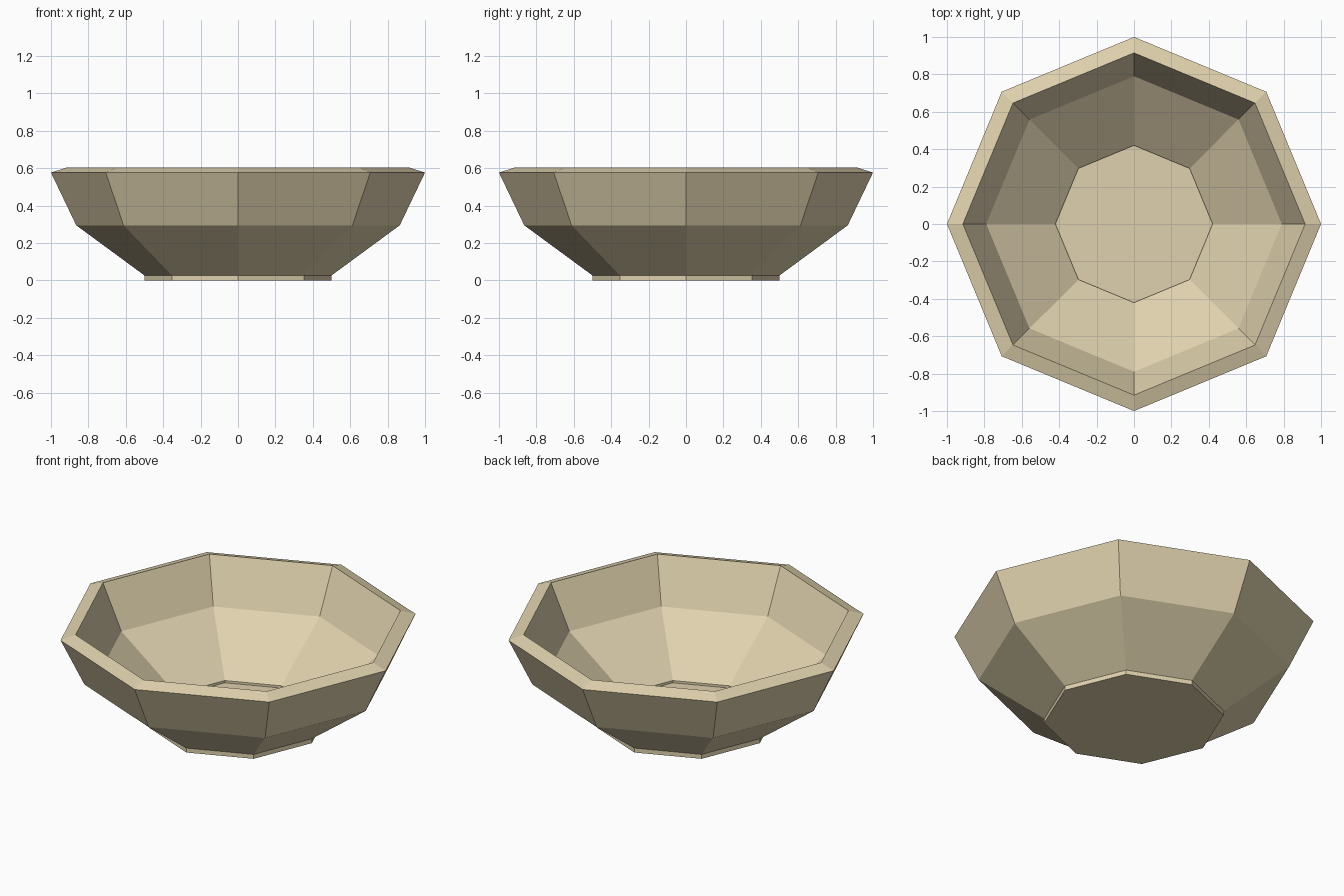
import bpy, bmesh, math

if "Cube" in bpy.data.objects:
    bpy.data.objects.remove(bpy.data.objects["Cube"])

SIDES = 8
# (radius, height) from the underside, up the outside, over the rim, down the inside
PROFILE = [(0.5, 0), (0.5, 0.027), (0.865, 0.295), (1.0, 0.577), (0.915, 0.604),
           (0.79, 0.34), (0.42, 0.057), (0.42, 0.043)]

mat = bpy.data.materials.new("pale_wood")
mat.diffuse_color = (0.74, 0.64, 0.42, 1)
mat.use_nodes = True
mat.node_tree.nodes["Principled BSDF"].inputs["Base Color"].default_value = mat.diffuse_color

# Bowl: octagonal rings joined by flat faces, closed by underside and inner floor
bm = bmesh.new()
rings = []
for r, z in PROFILE:
    rings.append([bm.verts.new((r * math.cos(math.tau * i / SIDES),
                                r * math.sin(math.tau * i / SIDES), z))
                  for i in range(SIDES)])
for a, b in zip(rings, rings[1:]):
    for i in range(SIDES):
        j = (i + 1) % SIDES
        bm.faces.new((a[i], a[j], b[j], b[i]))
bm.faces.new(rings[0][::-1])
bm.faces.new(rings[-1])
bmesh.ops.recalc_face_normals(bm, faces=bm.faces[:])

mesh = bpy.data.meshes.new("bowl")
bm.to_mesh(mesh)
bm.free()
mesh.materials.append(mat)
bpy.context.collection.objects.link(bpy.data.objects.new("bowl", mesh))
